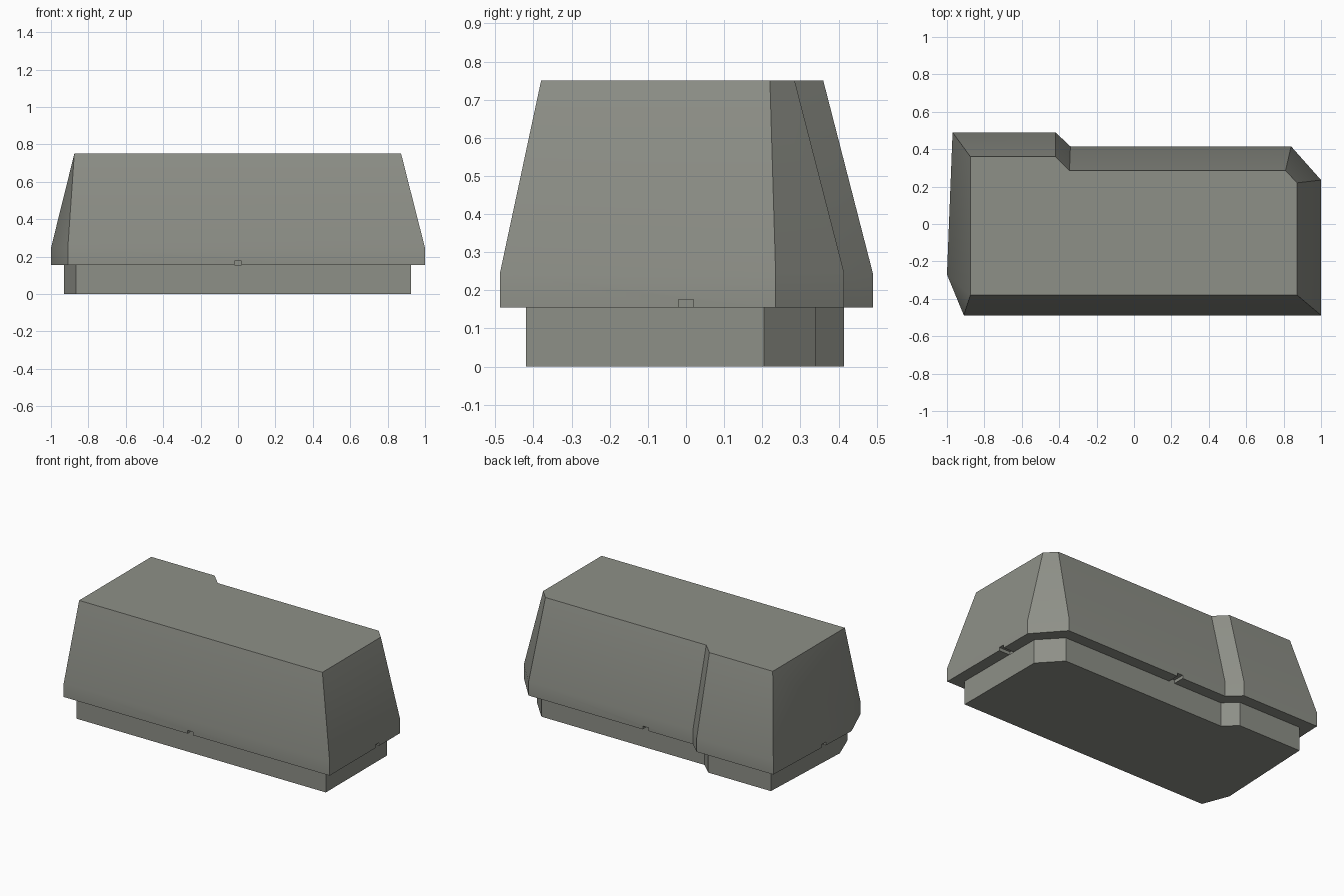
import bpy, bmesh

if "Cube" in bpy.data.objects:
    bpy.data.objects.remove(bpy.data.objects["Cube"])

grey = bpy.data.materials.new("warm grey")
grey.diffuse_color = (0.27, 0.278, 0.245, 1)
grey.use_nodes = True
grey.node_tree.nodes["Principled BSDF"].inputs["Base Color"].default_value = grey.diffuse_color


def loft(name, rings):
    """Closed solid through (outline, z) rings with equal point counts."""
    bm = bmesh.new()
    loops = [[bm.verts.new((x, y, z)) for x, y in pts] for pts, z in rings]
    n = len(loops[0])
    bm.faces.new(loops[0][::-1])
    bm.faces.new(loops[-1])
    for a, b in zip(loops, loops[1:]):
        for i in range(n):
            j = (i + 1) % n
            bm.faces.new((a[i], a[j], b[j], b[i]))
    bmesh.ops.remove_doubles(bm, verts=bm.verts[:], dist=1e-4)
    # Split the twisted side faces into flat triangles
    sides = [f for f in bm.faces if len(f.verts) == 4 and abs(f.normal.z) < 0.9]
    bmesh.ops.triangulate(bm, faces=sides)
    bmesh.ops.recalc_face_normals(bm, faces=bm.faces[:])
    me = bpy.data.meshes.new(name)
    bm.to_mesh(me)
    bm.free()
    ob = bpy.data.objects.new(name, me)
    bpy.context.collection.objects.link(ob)
    me.materials.append(grey)
    return ob


# Outlines run counter-clockwise from the front left corner
foot = [(-0.865, -0.42), (0.925, -0.42), (0.925, 0.205), (0.80, 0.34),
        (-0.37, 0.34), (-0.45, 0.415), (-0.90, 0.415), (-0.93, -0.25)]
skirt = [(-0.91, -0.488), (1.0, -0.488), (1.0, 0.235), (0.84, 0.415),
         (-0.34, 0.415), (-0.42, 0.49), (-0.97, 0.49), (-1.0, -0.27)]
roof = [(-0.875, -0.38), (0.872, -0.38), (0.872, 0.22), (0.81, 0.285),
        (-0.345, 0.285), (-0.42, 0.36), (-0.875, 0.36), (-0.875, -0.38)]

base = loft("base", [(foot, 0.0), (foot, 0.155)])
cover = loft("cover", [(skirt, 0.155), (skirt, 0.245), (roof, 0.75)])

# Small notches in the lower rim, one in the middle of each side
for x, y, sx, sy in ((0, -0.46, 0.04, 0.10), (0, 0.40, 0.04, 0.12),
                     (0.97, 0, 0.10, 0.04), (-0.97, 0, 0.10, 0.04)):
    bpy.ops.mesh.primitive_cube_add(size=1, location=(x, y, 0.155))
    cutter = bpy.context.object
    cutter.name = "notch_cutter"
    cutter.scale = (sx, sy, 0.042)
    cutter.data.materials.append(grey)
    cutter.hide_render = True
    cutter.hide_set(True)
    mod = cover.modifiers.new("notch", 'BOOLEAN')
    mod.operation = 'DIFFERENCE'
    mod.solver = 'EXACT'
    mod.object = cutter

# Soft rim, sharp corners
bpy.ops.object.select_all(action='DESELECT')
cover.select_set(True)
bpy.context.view_layer.objects.active = cover
bpy.ops.object.shade_smooth_by_angle(angle=0.5)
